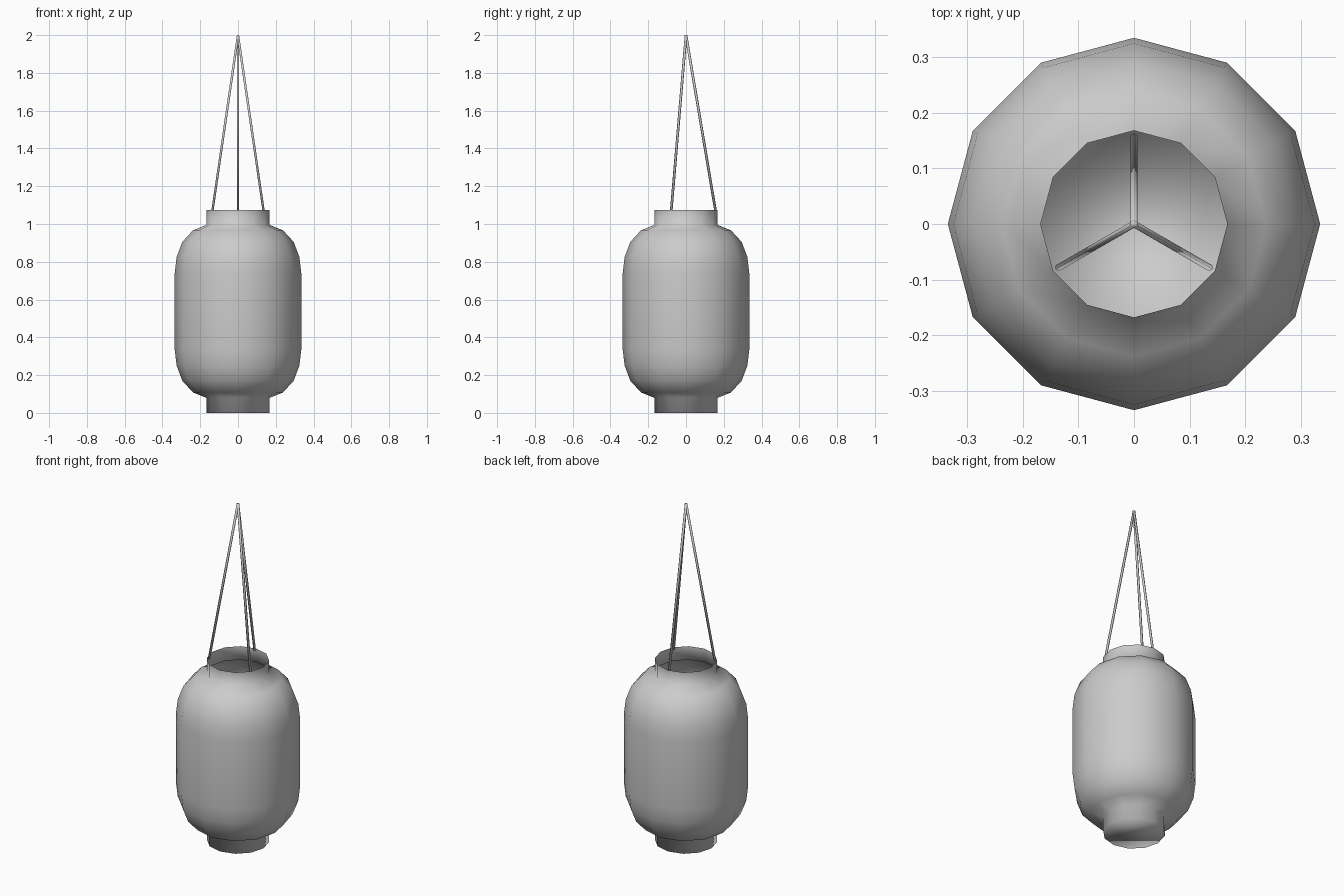
import bpy, bmesh, math
from mathutils import Vector

if "Cube" in bpy.data.objects:
    bpy.data.objects.remove(bpy.data.objects["Cube"])

SIDES = 12


def make_object(name, bm):
    bmesh.ops.recalc_face_normals(bm, faces=bm.faces[:])
    mesh = bpy.data.meshes.new(name)
    bm.to_mesh(mesh)
    bm.free()
    for p in mesh.polygons:
        p.use_smooth = True
    ob = bpy.data.objects.new(name, mesh)
    bpy.context.collection.objects.link(ob)
    return ob


def lathe(name, profile, cap_bottom):
    bm = bmesh.new()
    rings = []
    for r, z in profile:
        rings.append([bm.verts.new((r * math.cos(2 * math.pi * i / SIDES),
                                    r * math.sin(2 * math.pi * i / SIDES), z))
                      for i in range(SIDES)])
    for a, b in zip(rings, rings[1:]):
        for i in range(SIDES):
            j = (i + 1) % SIDES
            bm.faces.new((a[i], a[j], b[j], b[i]))
    if cap_bottom:
        bm.faces.new(rings[0][::-1])
    return make_object(name, bm)


def cord(name, start, end, radius):
    axis = end - start
    bm = bmesh.new()
    bmesh.ops.create_cone(bm, cap_ends=True, segments=6, radius1=radius,
                          radius2=radius, depth=axis.length)
    ob = make_object(name, bm)
    ob.rotation_mode = 'QUATERNION'
    ob.rotation_quaternion = axis.to_track_quat('Z', 'Y')
    ob.location = (start + end) / 2
    return ob


# Lantern shade with collars: lower half of the profile, mirrored upwards
half = [(0.168, 0.0), (0.168, 0.08), (0.238, 0.108), (0.295, 0.17),
        (0.325, 0.25), (0.335, 0.335)]
TOP = 1.075
profile = half + [(r, TOP - z) for r, z in reversed(half)]
lathe("lantern_shade", profile, cap_bottom=True)

# Three hanging cords meeting above the shade
for k, deg in enumerate((90, 210, 330)):
    a = math.radians(deg)
    foot = Vector((0.156 * math.cos(a), 0.156 * math.sin(a), TOP - 0.003))
    cord(f"hanging_cord_{k + 1}", foot, Vector((0, 0, 1.999)), 0.007)
